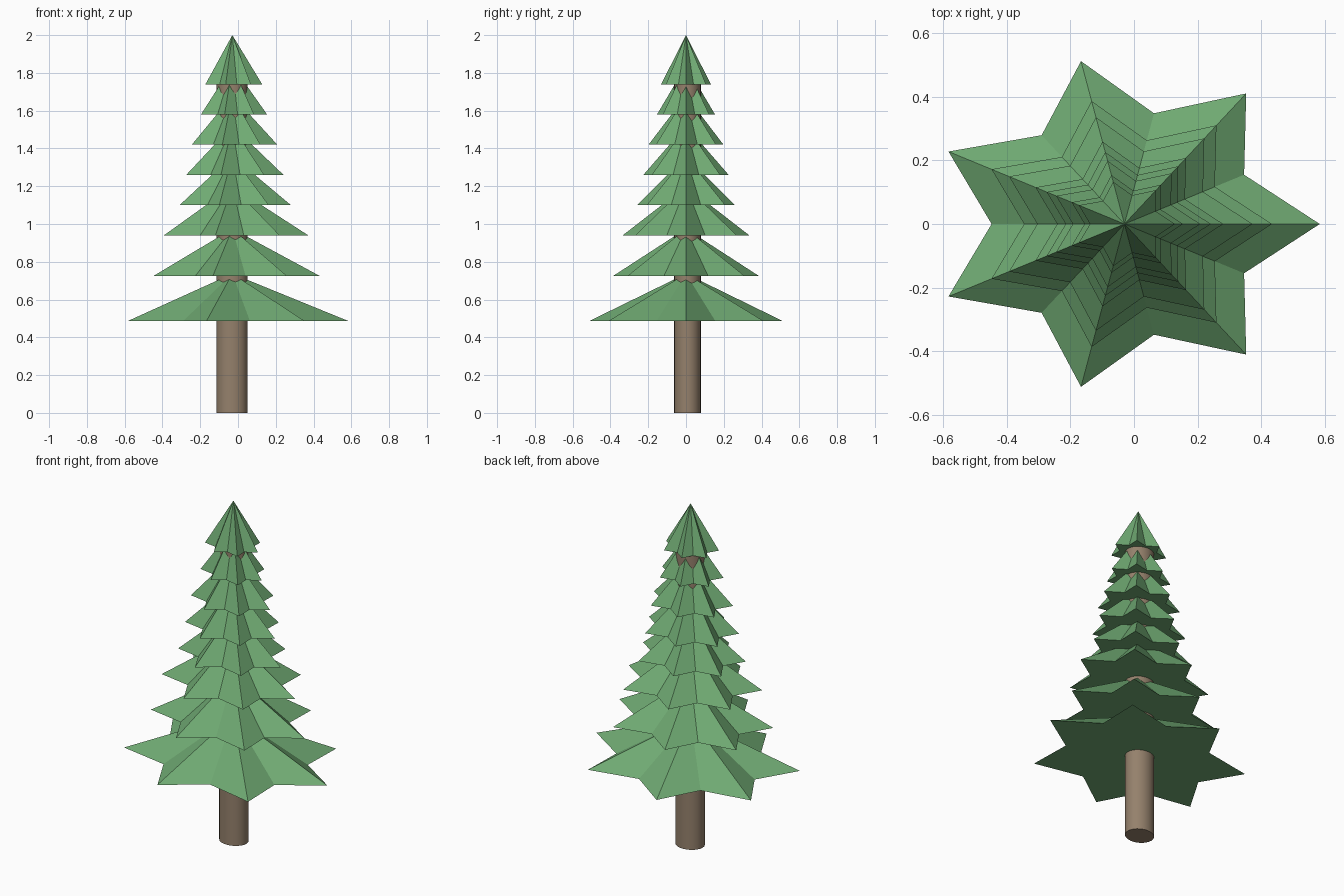
import bpy, bmesh, math

if "Cube" in bpy.data.objects:
    bpy.data.objects.remove(bpy.data.objects["Cube"])

CX = -0.03           # tree axis
SQUASH = 0.855       # tree is slightly narrower in y


def material(name, color):
    m = bpy.data.materials.new(name)
    m.diffuse_color = (*color, 1)
    m.use_nodes = True
    m.node_tree.nodes["Principled BSDF"].inputs["Base Color"].default_value = m.diffuse_color
    return m


green = material("needles", (0.16, 0.40, 0.17))
brown = material("bark", (0.30, 0.22, 0.15))


def star_tier(name, z, radius, height, points=7, valley=0.68):
    """Closed star-based pyramid with its first point facing +x."""
    bm = bmesh.new()
    ring = []
    for i in range(points * 2):
        a = math.pi * i / points
        r = radius * (valley if i % 2 else 1)
        ring.append(bm.verts.new((CX + r * math.cos(a), r * SQUASH * math.sin(a), z)))
    apex = bm.verts.new((CX, 0, z + height))
    for i, v in enumerate(ring):
        bm.faces.new((v, ring[(i + 1) % len(ring)], apex))
    bm.faces.new(ring[::-1])
    mesh = bpy.data.meshes.new(name)
    bm.to_mesh(mesh)
    bm.free()
    mesh.materials.append(green)
    bpy.context.collection.objects.link(bpy.data.objects.new(name, mesh))


# Trunk, running up into the top tier
top = 1.75
bpy.ops.mesh.primitive_cylinder_add(vertices=24, radius=1, depth=top,
                                    location=(-0.032, 0.008, top / 2))
trunk = bpy.context.object
trunk.name = "trunk"
trunk.scale = (0.082, 0.071, 1)
bpy.ops.object.transform_apply(location=False, rotation=False, scale=True)
trunk.data.materials.append(brown)
bpy.ops.object.shade_smooth_by_angle(angle=math.radians(35))

# Branch tiers: base height, tip radius, height
tiers = [
    (0.487, 0.613, 0.25), (0.725, 0.463, 0.25), (0.94, 0.402, 0.26),
    (1.10, 0.31, 0.26), (1.26, 0.271, 0.26), (1.42, 0.238, 0.26),
    (1.58, 0.184, 0.26), (1.738, 0.159, 0.262),
]
for i, (z, r, h) in enumerate(tiers):
    star_tier(f"branch_tier_{i + 1}", z, r, h)
